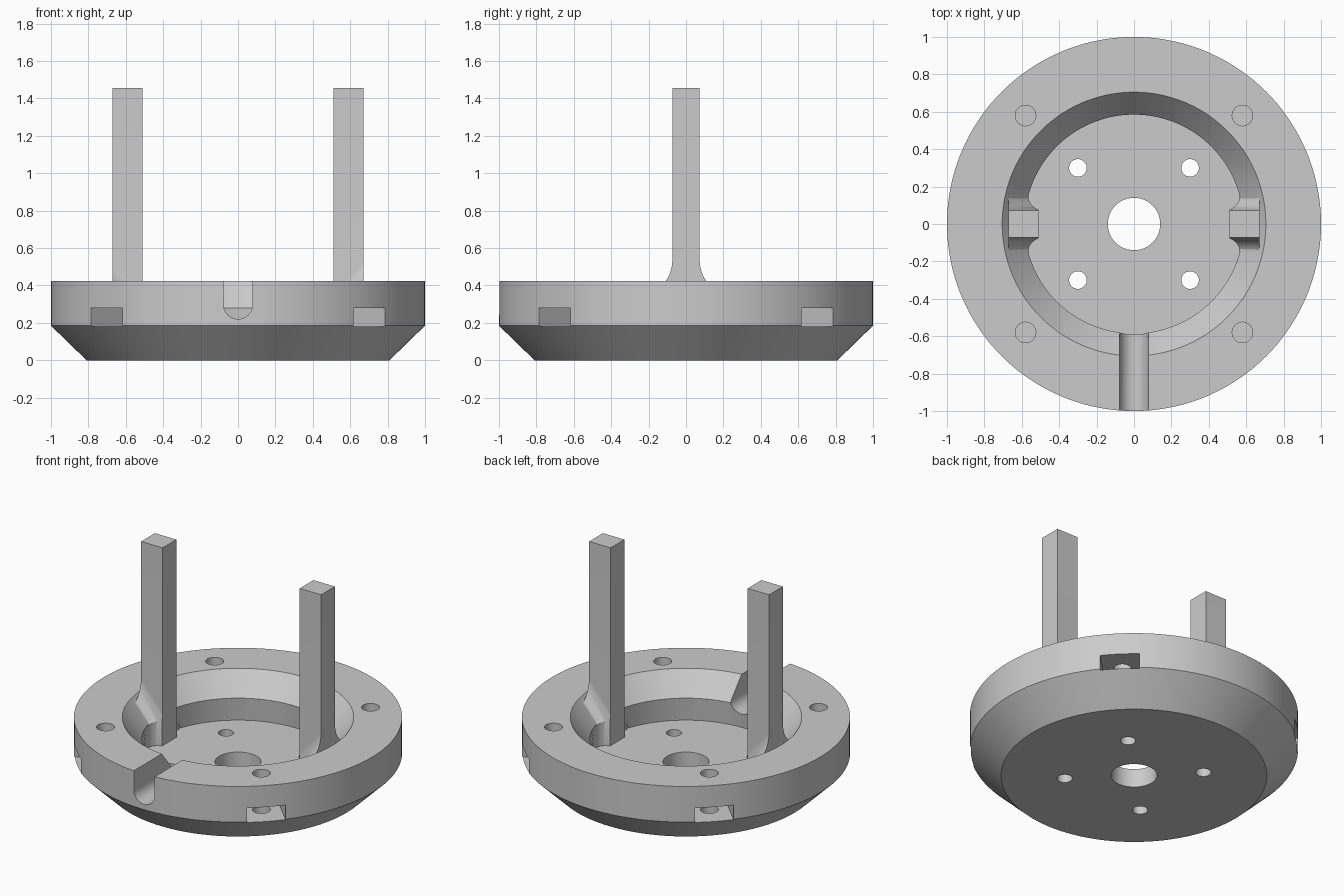
import bpy, bmesh, math
from mathutils import Vector, Matrix

if "Cube" in bpy.data.objects:
    bpy.data.objects.remove(bpy.data.objects["Cube"], do_unlink=True)

gray = bpy.data.materials.new("light_gray")
gray.use_nodes = True
gray.diffuse_color = (0.6, 0.6, 0.6, 1)
gray.node_tree.nodes["Principled BSDF"].inputs["Base Color"].default_value = (0.6, 0.6, 0.6, 1)


def finish(name, bm):
    bmesh.ops.remove_doubles(bm, verts=bm.verts, dist=1e-5)
    bmesh.ops.recalc_face_normals(bm, faces=bm.faces)
    mesh = bpy.data.meshes.new(name)
    bm.to_mesh(mesh)
    bm.free()
    mesh.materials.append(gray)
    ob = bpy.data.objects.new(name, mesh)
    bpy.context.collection.objects.link(ob)
    return ob


def prism(name, points, sweep):
    """Extrude a closed outline of 3D points along a vector."""
    bm = bmesh.new()
    low = [bm.verts.new(p) for p in points]
    high = [bm.verts.new(Vector(p) + Vector(sweep)) for p in points]
    bm.faces.new(low)
    bm.faces.new(high)
    for i in range(len(low)):
        j = (i + 1) % len(low)
        bm.faces.new((low[i], low[j], high[j], high[i]))
    return finish(name, bm)


def cylinder(name, x, y, r, z0, z1, n=40):
    ring = [(x + r * math.cos(a), y + r * math.sin(a), z0)
            for a in (2 * math.pi * i / n for i in range(n))]
    return prism(name, ring, (0, 0, z1 - z0))


def box(name, x0, x1, y0, y1, z0, z1):
    return prism(name, [(x0, y0, z0), (x1, y0, z0), (x1, y1, z0), (x0, y1, z0)],
                 (0, 0, z1 - z0))


def boolean(target, tool, operation):
    """Apply a boolean and remove the tool object."""
    tool.hide_render = True
    mod = target.modifiers.new("boolean", 'BOOLEAN')
    mod.operation = operation
    mod.solver = 'EXACT'
    mod.object = tool
    bpy.context.view_layer.objects.active = target
    bpy.ops.object.modifier_apply(modifier=mod.name)
    bpy.data.objects.remove(tool, do_unlink=True)


# Round dish with chamfered underside, conical recess and centre bore
profile = [(0.14, 0), (0.81, 0), (1, 0.185), (1, 0.425),
           (0.705, 0.425), (0.585, 0.28), (0.6, 0.125), (0.14, 0.125)]
bm = bmesh.new()
verts = [bm.verts.new((r, 0, z)) for r, z in profile]
edges = [bm.edges.new((verts[i - 1], verts[i])) for i in range(len(verts))]
bmesh.ops.spin(bm, geom=verts + edges, cent=(0, 0, 0), axis=(0, 0, 1),
               angle=2 * math.pi, steps=144, use_duplicate=False)
dish = finish("dish", bm)

# Floor holes, rim screw holes and radial nut slots at the four diagonals
for k in range(4):
    a = math.pi / 4 + k * math.pi / 2
    c, s = math.cos(a), math.sin(a)
    boolean(dish, cylinder("floor_hole", 0.424 * c, 0.424 * s, 0.047, -0.1, 0.2), 'DIFFERENCE')
    slot = box("nut_slot", 0.7, 1.1, -0.12, 0.12, 0.18, 0.28)
    slot.data.transform(Matrix.Rotation(a, 4, 'Z'))
    boolean(dish, slot, 'DIFFERENCE')
    boolean(dish, cylinder("rim_hole", 0.82 * c, 0.82 * s, 0.055, 0.1, 0.6), 'DIFFERENCE')

# Round-bottomed channel through the front rim
half = 0.077
u_shape = [(half, -1.2, 0.6), (-half, -1.2, 0.6)]
for i in range(25):
    a = math.pi + math.pi * i / 24
    u_shape.append((half * math.cos(a), -1.2, 0.297 + half * math.sin(a)))
boolean(dish, prism("channel", u_shape, (0, 0.8, 0)), 'DIFFERENCE')

# Two square posts blended into the recess wall by concave fillets
SLOPE = 0.145 / 0.12
for side, name in ((1, "left_post"), (-1, "right_post")):
    # fillet section, swept down the slope of the conical wall
    base = 0.28 + (0.45 - 0.585) * SLOPE + 0.01
    arc = [(0.167 - 0.094 * math.sin(t), 0.147 - 0.147 * math.cos(t))
           for t in (math.pi / 2 * i / 16 for i in range(17))]
    right = [(0.18, -0.35), (0.18, 0)] + arc
    section = right + [(-y, z) for y, z in reversed(right)]
    post = prism(name, [(0.45, y, base + z) for y, z in section],
                 (0.22, 0, 0.22 * SLOPE))
    # plan outline with rounded inside corners against the lower wall
    corner = [(0.49 + 0.075 * math.cos(t), 0.15 + 0.075 * math.sin(t))
              for t in (math.radians(17 - 91.5 * i / 12) for i in range(13))]
    plan = [(0.7, 0.2), (0.57, 0.2)] + corner
    plan += [(x, -y) for x, y in reversed(plan)]
    boolean(post, prism("plan", [(x, y, 0.1) for x, y in plan], (0, 0, 0.7)), 'INTERSECT')
    boolean(post, box("shaft", 0.51, 0.67, -0.073, 0.073, 0.1, 1.455), 'UNION')
    if side < 0:
        post.data.transform(Matrix.Rotation(math.pi, 4, 'Z'))

# Smooth the round surfaces, keep the edges crisp
for ob in bpy.context.scene.objects:
    ob.select_set(ob.name in ("dish", "left_post", "right_post"))
bpy.context.view_layer.objects.active = dish
bpy.ops.object.shade_smooth_by_angle(angle=math.radians(25))
